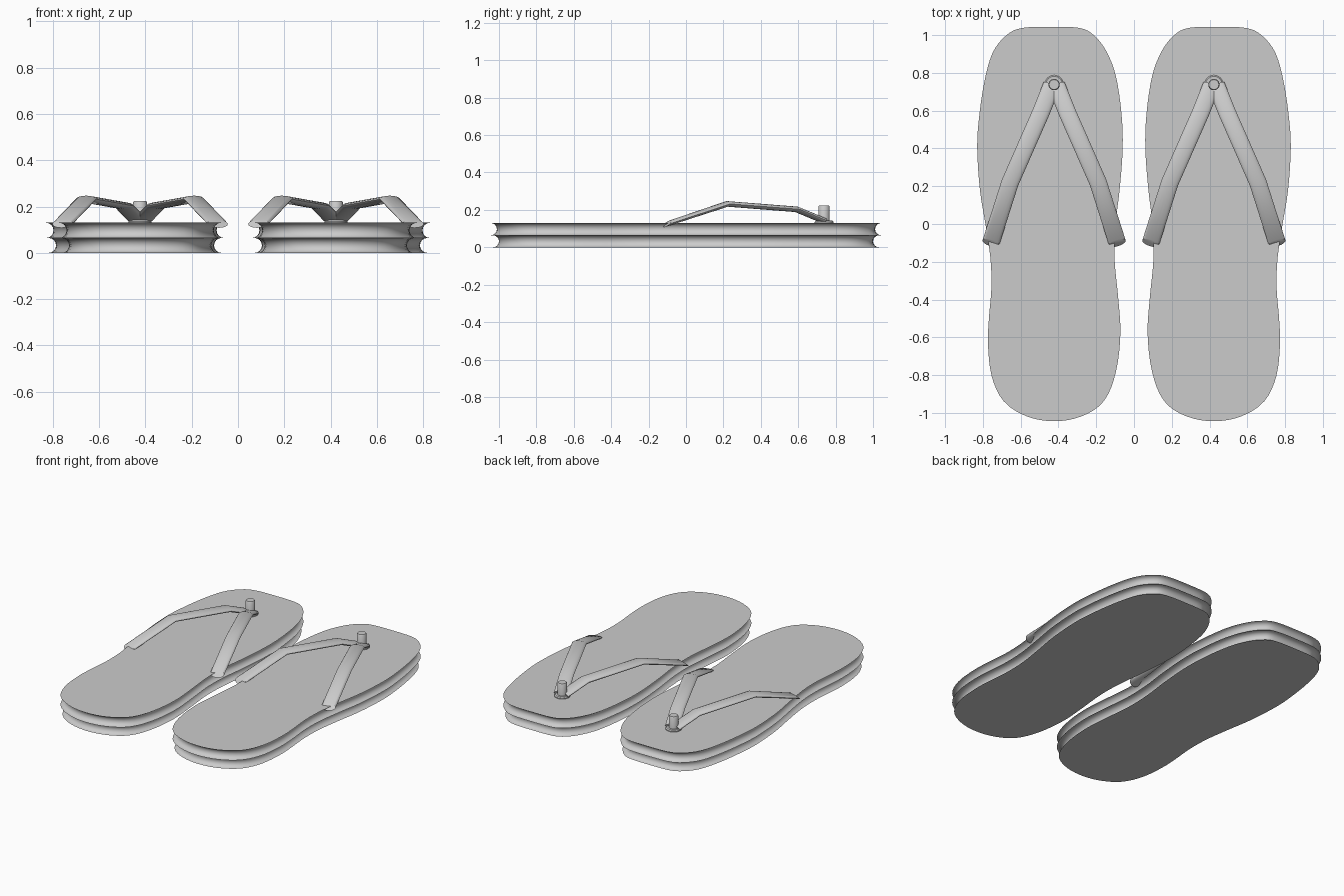
import bpy, math
from mathutils import Vector

if "Cube" in bpy.data.objects:
    bpy.data.objects.remove(bpy.data.objects["Cube"])

# Sole outline of the right sandal (toe -> outer side -> heel -> inner side)
OUTLINE = [(.44, 1.0), (.58, .995), (.648, .965), (.71, .885), (.75, .74), (.777, .555),
           (.786, .4), (.772, .185), (.742, 0), (.716, -.18), (.711, -.34), (.724, -.5),
           (.729, -.63), (.712, -.79), (.656, -.91), (.55, -.978), (.423, -1.0),
           (.296, -.978), (.194, -.91), (.138, -.77), (.116, -.58), (.127, -.4),
           (.147, -.185), (.142, 0), (.12, .185), (.104, .4), (.11, .58),
           (.138, .77), (.183, .89), (.24, .965), (.30, .995)]
CX, POST_Y = .423, .738


def smooth_loop(pts, steps=4):
    """Closed Catmull-Rom curve through the points."""
    p, n, out = [Vector(q) for q in pts], len(pts), []
    for i in range(n):
        a, b, c, d = (p[(i + k) % n] for k in (-1, 0, 1, 2))
        for s in range(steps):
            t = s / steps
            out.append(.5 * (2 * b + (c - a) * t + (2 * a - 5 * b + 4 * c - d) * t * t
                             + (3 * b - a - 3 * c + d) * t ** 3))
    return out


def inset(loop, dist):
    n, out = len(loop), []
    for i in range(n):
        t = (loop[(i + 1) % n] - loop[i - 1]).normalized()
        out.append(loop[i] + Vector((t.y, -t.x)) * dist)
    return out


def skin(name, rings, side):
    """Join rings into a capped solid; side = -1 mirrors it to the left foot."""
    n = len(rings[0])
    verts = [(v[0] * side, v[1], v[2]) for r in rings for v in r]
    faces = [(k * n + i, k * n + (i + 1) % n, (k + 1) * n + (i + 1) % n, (k + 1) * n + i)
             for k in range(len(rings) - 1) for i in range(n)]
    faces += [tuple(range(n)), tuple(range(len(verts) - n, len(verts)))]
    mesh = bpy.data.meshes.new(name)
    mesh.from_pydata(verts, [], faces)
    obj = bpy.data.objects.new(name, mesh)
    bpy.context.collection.objects.link(obj)
    bpy.ops.object.select_all(action='DESELECT')
    bpy.context.view_layer.objects.active = obj
    obj.select_set(True)
    bpy.ops.object.mode_set(mode='EDIT')
    bpy.ops.mesh.select_all(action='SELECT')
    bpy.ops.mesh.normals_make_consistent(inside=False)
    bpy.ops.object.mode_set(mode='OBJECT')
    bpy.ops.object.shade_smooth_by_angle(angle=math.radians(35))
    return obj


def sole(name, z0, z1, margin, side):
    base, r, rings = smooth_loop(OUTLINE), (z1 - z0) / 2, []
    for k in range(9):
        a = math.radians(-90 + 180 * k / 8)
        ring = inset(base, -(margin + r * (1 - math.cos(a))))
        rings.append([(p.x, p.y, z0 + r + r * math.sin(a)) for p in ring])
    skin(name, rings, side)


def strap(name, arm, side):
    # centre line of one strap arm, from the toe post to the open end
    path = [Vector((CX + arm * x, y, z)) for x, y, z in
            [(.012, .735, .143), (.07, .59, .203), (.233, .22, .232), (.335, -.1, .126)]]
    rings = []
    for i, p in enumerate(path):
        t = (path[min(i + 1, 3)] - path[max(i - 1, 0)]).normalized()
        w = t.cross(Vector((0, 0, 1))).normalized()
        up = w.cross(t)
        th = up * .015 if i < 3 else up * .012 - t * .022
        rings.append([p + w * .046 * math.cos(a) + th * math.sin(a)
                      for a in (2 * math.pi * k / 16 for k in range(16))])
    skin(name, rings, side)


def lathe(name, profile, side):
    skin(name, [[(CX + r * math.cos(a), POST_Y + r * math.sin(a), z)
                 for a in (2 * math.pi * k / 24 for k in range(24))]
                for r, z in profile], side)


for side, label in ((1, "right"), (-1, "left")):
    sole(label + "_outsole", 0, .064, 0, side)
    sole(label + "_footbed", .064, .13, .011, side)
    strap(label + "_outer_strap", 1, side)
    strap(label + "_inner_strap", -1, side)
    # toe post with its base washer
    lathe(label + "_toe_post", [(.03, .12), (.03, .218), (.026, .224)], side)
    lathe(label + "_post_washer", [(.05, .125), (.05, .136), (.044, .142)], side)
